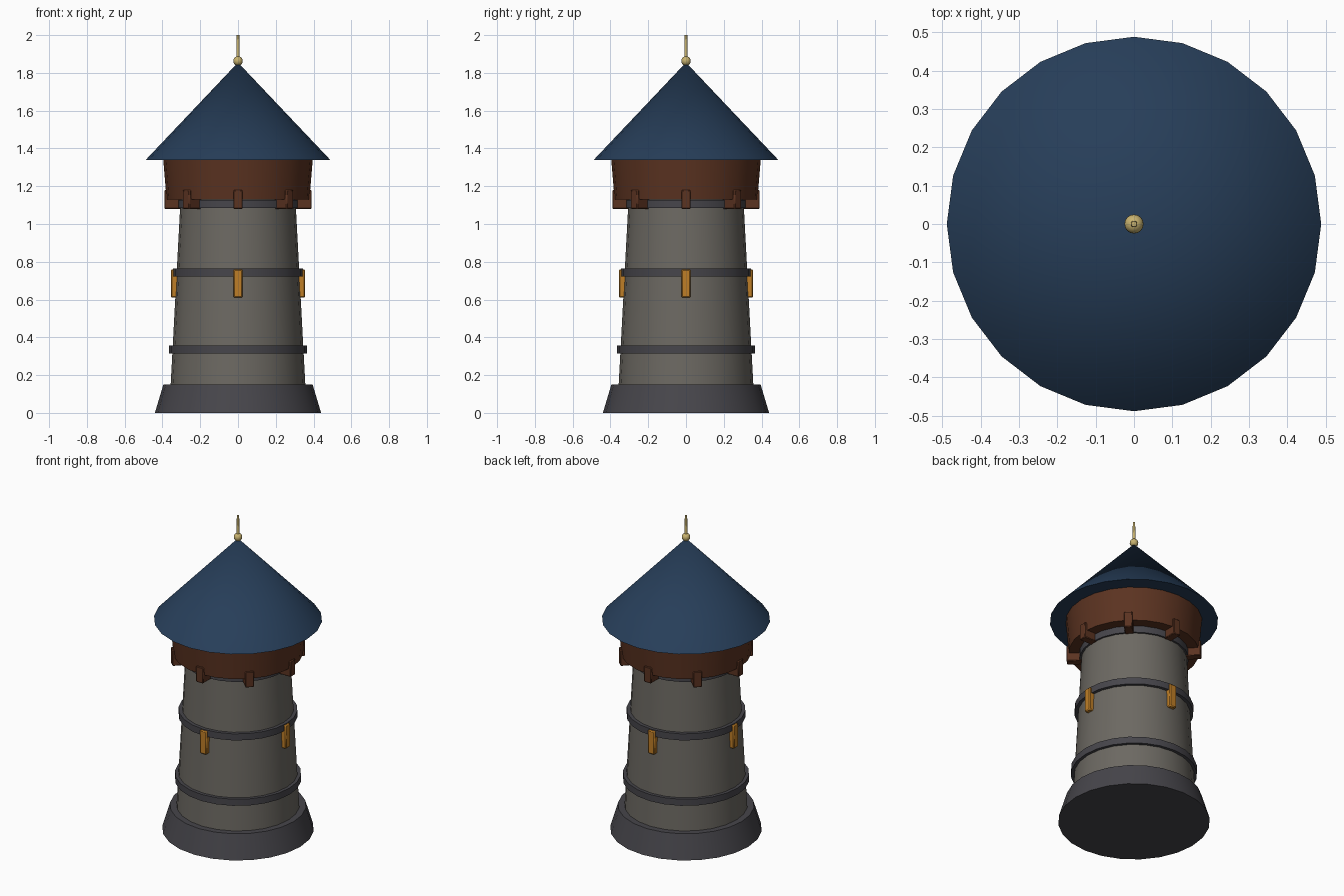
import bpy
from math import radians, cos, sin

cube = bpy.data.objects.get("Cube")
if cube:
    bpy.data.objects.remove(cube, do_unlink=True)


def material(name, rgb):
    m = bpy.data.materials.new(name)
    m.use_nodes = True
    color = (*rgb, 1)
    m.diffuse_color = color
    bsdf = next(n for n in m.node_tree.nodes if n.type == 'BSDF_PRINCIPLED')
    bsdf.inputs["Base Color"].default_value = color
    return m


stone = material("warm grey stone", (0.15, 0.14, 0.122))
dark_stone = material("dark stone", (0.062, 0.06, 0.07))
timber = material("brown timber", (0.105, 0.033, 0.015))
slate = material("blue roof", (0.02, 0.048, 0.1))
amber = material("amber window", (0.52, 0.21, 0.02))
gold = material("pale gold", (0.58, 0.45, 0.16))


def finish(name, mat):
    ob = bpy.context.object
    ob.name = name
    ob.data.materials.append(mat)
    bpy.ops.object.shade_smooth_by_angle(angle=radians(30))
    return ob


def drum(name, mat, r_low, r_high, z_low, z_high, sides=24):
    """Upright tapered cylinder between two heights."""
    bpy.ops.mesh.primitive_cone_add(
        vertices=sides, radius1=r_low, radius2=r_high,
        depth=z_high - z_low, location=(0, 0, (z_low + z_high) / 2))
    return finish(name, mat)


def ring_of_blocks(name, mat, count, r_in, r_out, width, z_low, z_high, bevel):
    """Bevelled blocks pointing outwards, evenly spaced round the tower."""
    r = (r_in + r_out) / 2
    for i in range(count):
        a = radians(360 / count * i)
        bpy.ops.mesh.primitive_cube_add(
            size=1, location=(r * cos(a), r * sin(a), (z_low + z_high) / 2),
            rotation=(0, 0, a))
        ob = bpy.context.object
        ob.scale = (r_out - r_in, width, z_high - z_low)
        bpy.ops.object.transform_apply(location=False, rotation=False, scale=True)
        finish(f"{name}_{i + 1}", mat)
        mod = ob.modifiers.new("soft edges", 'BEVEL')
        mod.width = bevel
        mod.segments = 1


# Flared plinth and tapering shaft
drum("plinth", dark_stone, 0.44, 0.395, 0, 0.15)
drum("tower_shaft", stone, 0.357, 0.303, 0.14, 1.15)

# Stone bands
for i, (z, r) in enumerate([(0.336, 0.366), (0.744, 0.345), (1.105, 0.318)]):
    drum(f"stone_band_{i + 1}", dark_stone, r, r, z - 0.021, z + 0.021)

# Slit windows and brackets under the gallery
ring_of_blocks("slit_window", amber, 4, 0.305, 0.355, 0.048, 0.61, 0.76, 0.006)
ring_of_blocks("gallery_bracket", timber, 8, 0.285, 0.39, 0.05, 1.08, 1.18, 0.004)

# Timber gallery and conical roof
drum("gallery", timber, 0.378, 0.396, 1.13, 1.345)
drum("roof", slate, 0.488, 0, 1.34, 1.855)

# Finial
bpy.ops.mesh.primitive_uv_sphere_add(
    segments=16, ring_count=10, radius=0.025, location=(0, 0, 1.863))
finish("finial_ball", gold)
drum("finial_spike", gold, 0.009, 0.007, 1.86, 2.0, 12)
